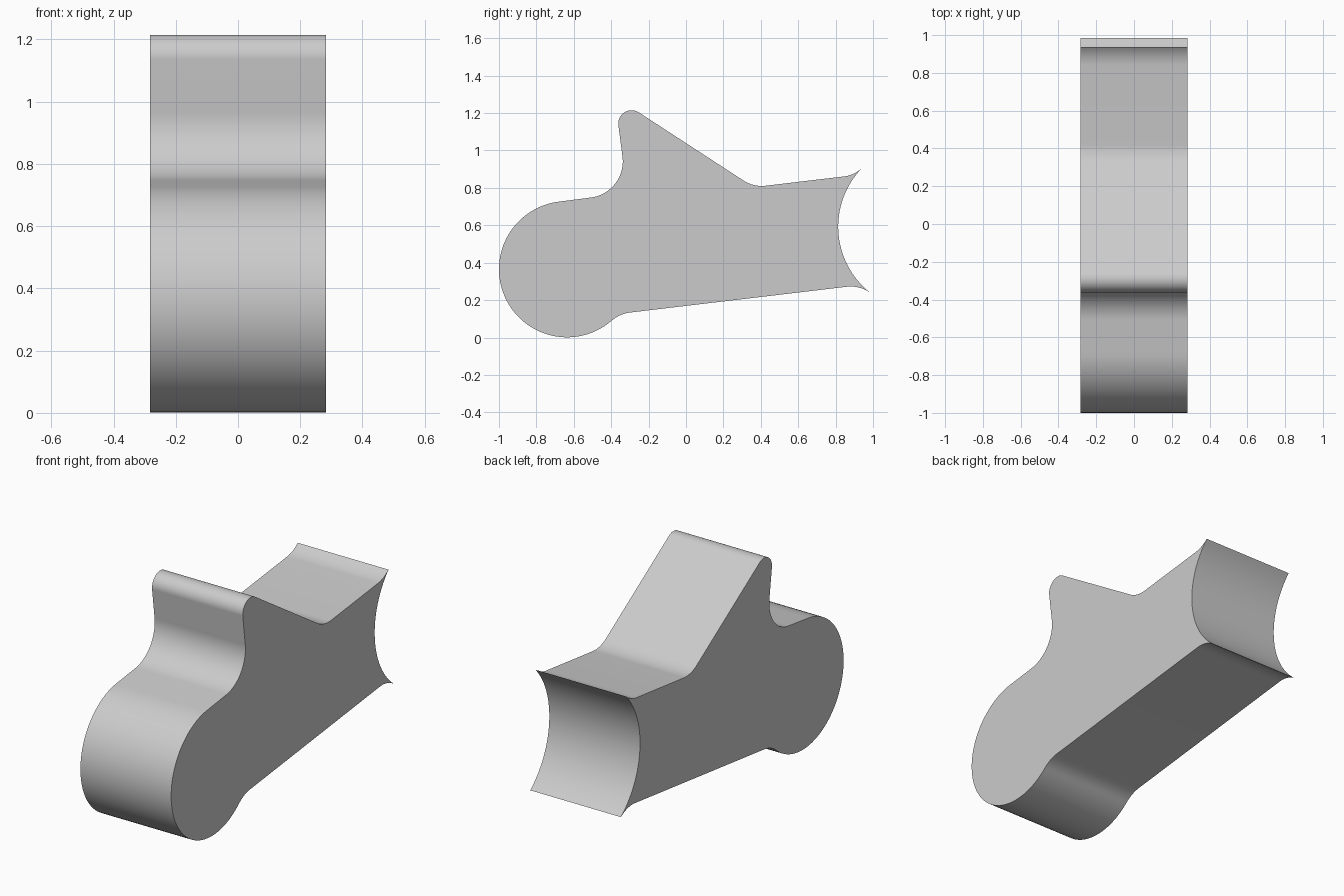
import bpy, bmesh, math
from mathutils import Vector

if "Cube" in bpy.data.objects:
    bpy.data.objects.remove(bpy.data.objects["Cube"])

HALF_WIDTH = 0.283


def arc(p, q, sweep, n):
    """Points from p to q turning by sweep degrees (positive = counter-clockwise)."""
    p, q, s = Vector(p), Vector(q), math.radians(sweep)
    d = q - p
    c = (p + q) / 2 + Vector((-d.y, d.x)) / (2 * math.tan(s / 2))
    r, a = (p - c).length, math.atan2(p.y - c.y, p.x - c.x)
    return [(c.x + r * math.cos(a + s * i / n), c.y + r * math.sin(a + s * i / n))
            for i in range(n + 1)]


def on_circle(c, r, deg):
    t = math.radians(deg)
    return (c[0] + r * math.cos(t), c[1] + r * math.sin(t))


# Side profile in (y, z), counter-clockwise
hub, R = (-0.636, 0.365), 0.364
upper_tip, lower_tip = (0.937, 0.902), (0.984, 0.24)
neck, nose = (-0.533, 0.942), (-0.291, 1.144)

profile = arc(on_circle(hub, R, 96.8), on_circle(hub, R, 310), 213.2, 56)    # round end
profile += arc(on_circle(hub, R, 310), (-0.305, 0.133), -33, 8)[1:]          # lower blend
profile += arc((0.855, 0.271), lower_tip, -43, 10)                           # lower flare
profile += arc(lower_tip, upper_tip, -95, 32)[1:]                            # hollow end
profile += arc(upper_tip, (0.835, 0.86), -36, 10)[1:]                        # upper flare
profile += arc((0.42, 0.811), (0.302, 0.843), -40, 10)                       # valley
profile += arc(on_circle(nose, 0.071, 57), on_circle(nose, 0.071, 186.8), 129.8, 20)  # tooth tip
profile += arc(on_circle(neck, 0.195, 6.8), on_circle(neck, 0.195, -83.2), -90, 20)   # tooth root

# Extrude the profile across x
bm = bmesh.new()
face = bm.faces.new([bm.verts.new((-HALF_WIDTH, y, z)) for y, z in profile])
ext = bmesh.ops.extrude_face_region(bm, geom=[face], use_keep_orig=True)
moved = [g for g in ext["geom"] if isinstance(g, bmesh.types.BMVert)]
bmesh.ops.translate(bm, verts=moved, vec=(2 * HALF_WIDTH, 0, 0))
bmesh.ops.recalc_face_normals(bm, faces=bm.faces)
mesh = bpy.data.meshes.new("link_block")
bm.to_mesh(mesh)
bm.free()

block = bpy.data.objects.new("link_block", mesh)
bpy.context.collection.objects.link(block)
bpy.context.view_layer.objects.active = block
block.select_set(True)
bpy.ops.object.shade_smooth_by_angle(angle=math.radians(30))
